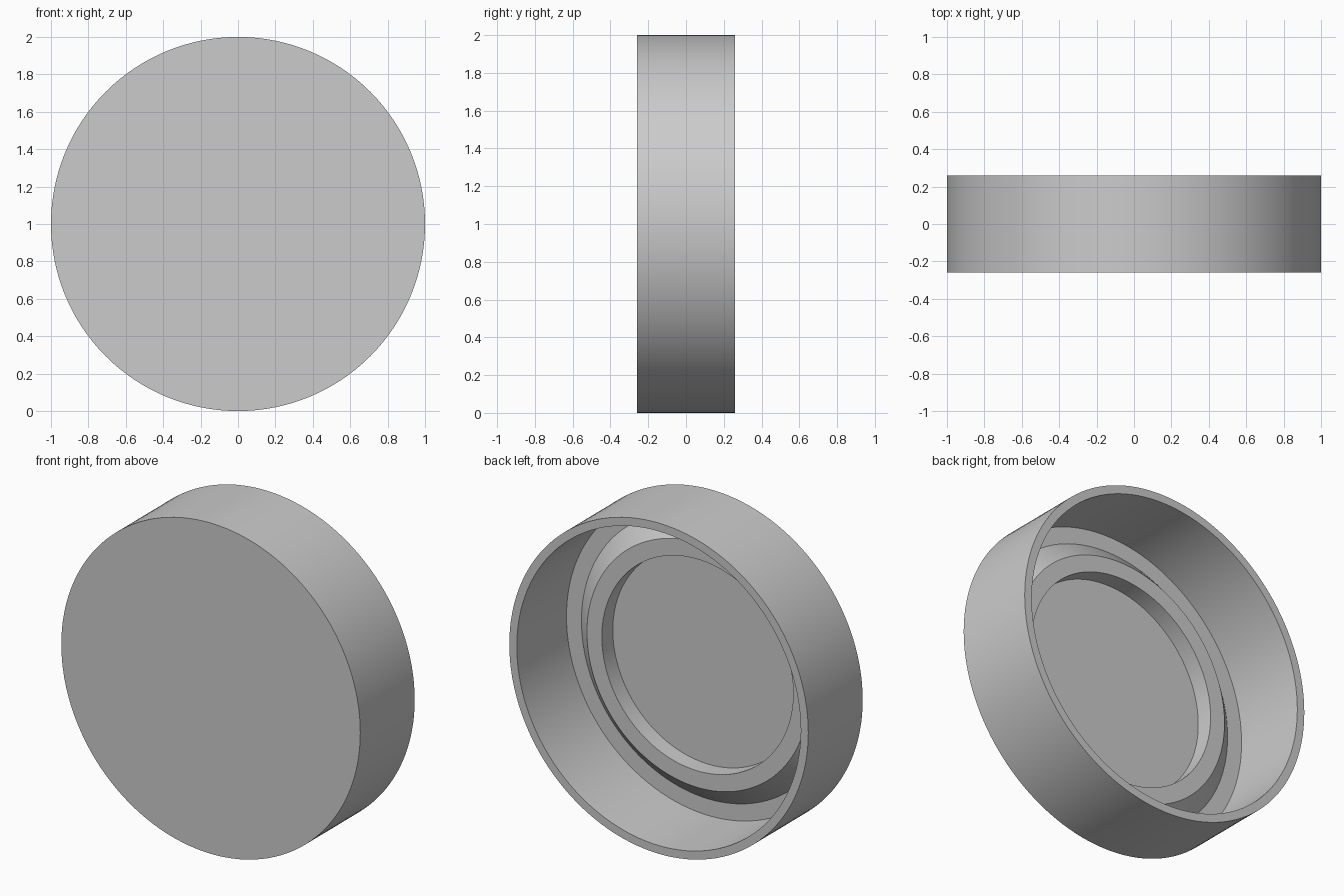
import bpy
import bmesh
import math
from mathutils import Matrix, Vector

cube = bpy.data.objects.get("Cube")
if cube:
    bpy.data.objects.remove(cube, do_unlink=True)

GREY = (0.6, 0.6, 0.6, 1.0)
mat = bpy.data.materials.new("plain_grey")
mat.use_nodes = True
mat.diffuse_color = GREY
mat.node_tree.nodes["Principled BSDF"].inputs["Base Color"].default_value = GREY

SEGMENTS = 128
FRONT, BACK = -0.26, 0.26      # closed face and open rim
FLOOR, RIDGE = -0.215, -0.11   # inside floor and top of the raised ring


def lathe(name, profile):
    """Spin a (radius, y) profile around the y axis through z = 1."""
    bm = bmesh.new()
    verts = [bm.verts.new((r, y, 0)) for r, y in profile]
    edges = [bm.edges.new(pair) for pair in zip(verts, verts[1:])]
    bmesh.ops.spin(bm, geom=verts + edges, cent=(0, 0, 0), axis=(0, 1, 0),
                   angle=2 * math.pi, steps=SEGMENTS)
    bmesh.ops.remove_doubles(bm, verts=bm.verts, dist=0.0001)
    bmesh.ops.recalc_face_normals(bm, faces=bm.faces)
    bmesh.ops.transform(bm, matrix=Matrix.Translation(Vector((0, 0, 1))), verts=bm.verts)
    mesh = bpy.data.meshes.new(name)
    bm.to_mesh(mesh)
    bm.free()
    mesh.materials.append(mat)
    obj = bpy.data.objects.new(name, mesh)
    bpy.context.collection.objects.link(obj)
    bpy.ops.object.select_all(action="DESELECT")
    obj.select_set(True)
    bpy.context.view_layer.objects.active = obj
    bpy.ops.object.shade_smooth_by_angle(angle=math.radians(25))
    return obj


# Round cap: closed front, straight wall, open back, and a raised
# inner ring with a sloping outside and a straight inside
lathe("round_cap", [
    (0, FRONT), (1, FRONT), (1, BACK), (0.95, BACK), (0.95, FLOOR),
    (0.85, FLOOR), (0.74, RIDGE), (0.64, RIDGE), (0.64, FLOOR), (0, FLOOR),
])
